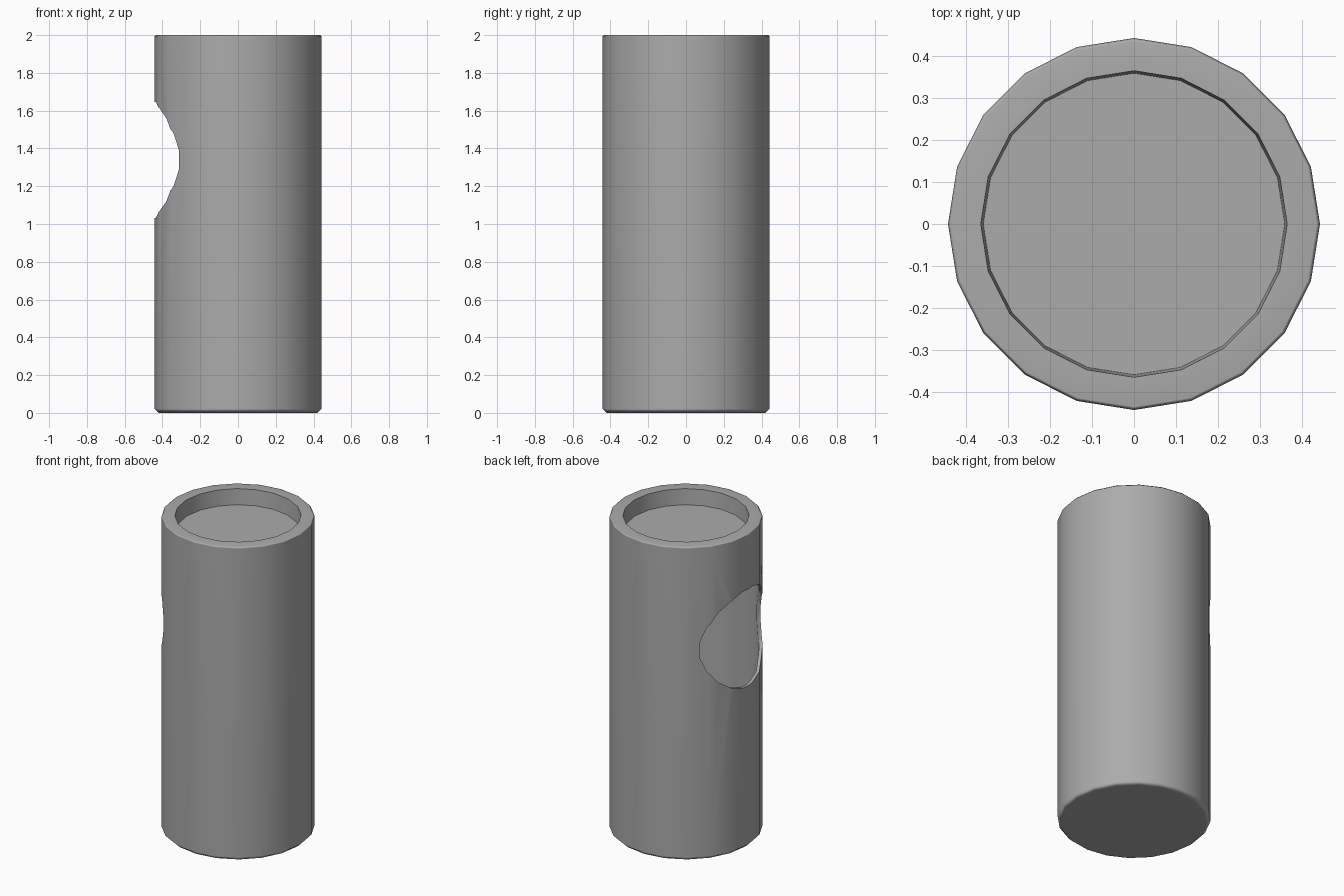
import bpy
import bmesh
from math import cos, sin, tau, radians
from mathutils import Matrix

SIDES = 20

cube = bpy.data.objects.get("Cube")
if cube:
    bpy.data.objects.remove(cube, do_unlink=True)


def make_material(name, colour):
    mat = bpy.data.materials.new(name)
    mat.use_nodes = True
    mat.diffuse_color = colour
    mat.node_tree.nodes["Principled BSDF"].inputs["Base Color"].default_value = colour
    return mat


def add_object(name, bm, mat):
    bmesh.ops.recalc_face_normals(bm, faces=bm.faces)
    mesh = bpy.data.meshes.new(name)
    bm.to_mesh(mesh)
    bm.free()
    mesh.materials.append(mat)
    obj = bpy.data.objects.new(name, mesh)
    bpy.context.collection.objects.link(obj)
    return obj


def turned(profile):
    """Closed solid from (radius, height) rings, capped at both ends."""
    bm = bmesh.new()
    rings = [[bm.verts.new((r * cos(tau * i / SIDES), r * sin(tau * i / SIDES), z))
              for i in range(SIDES)] for r, z in profile]
    for low, high in zip(rings, rings[1:]):
        for i in range(SIDES):
            j = (i + 1) % SIDES
            bm.faces.new((low[i], low[j], high[j], high[i]))
    bm.faces.new(rings[0])
    bm.faces.new(rings[-1])
    return bm


def carve(target, cutter):
    """Subtract the cutter from the target, then remove the cutter."""
    cutter.hide_render = True
    cut = target.modifiers.new(cutter.name, "BOOLEAN")
    cut.operation = "DIFFERENCE"
    cut.solver = "EXACT"
    cut.object = cutter
    bpy.ops.object.modifier_apply(modifier=cut.name)
    bpy.data.objects.remove(cutter, do_unlink=True)


grey = make_material("mid_grey", (0.41, 0.41, 0.41, 1))

# Body: bevelled base, straight wall, rim and recessed top
body = add_object("cylinder_body", turned([
    (0.42, 0), (0.443, 0.022), (0.443, 1.992), (0.435, 2),
    (0.365, 2), (0.359, 1.9)]), grey)
bpy.ops.object.select_all(action="DESELECT")
body.select_set(True)
bpy.context.view_layer.objects.active = body

# Hollow inside, leaving a thin wall all round
carve(body, add_object("hollow_cutter", turned([
    (0.423, 0.025), (0.423, 1.978), (0.385, 1.978), (0.379, 1.88)]), grey))

# Round opening through one side wall
bm = bmesh.new()
bmesh.ops.create_cone(
    bm, cap_ends=True, segments=SIDES, radius1=0.311, radius2=0.311, depth=0.6,
    matrix=Matrix.Translation((-0.35, 0, 1.34))
    @ Matrix.Rotation(radians(90), 4, "Y") @ Matrix.Rotation(tau / SIDES / 2, 4, "Z"))
carve(body, add_object("opening_cutter", bm, grey))

# Smooth the wall, keeping large faces evenly shaded
bpy.ops.object.shade_smooth_by_angle(angle=radians(50))
weighted = body.modifiers.new("even_shading", "WEIGHTED_NORMAL")
weighted.keep_sharp = True
